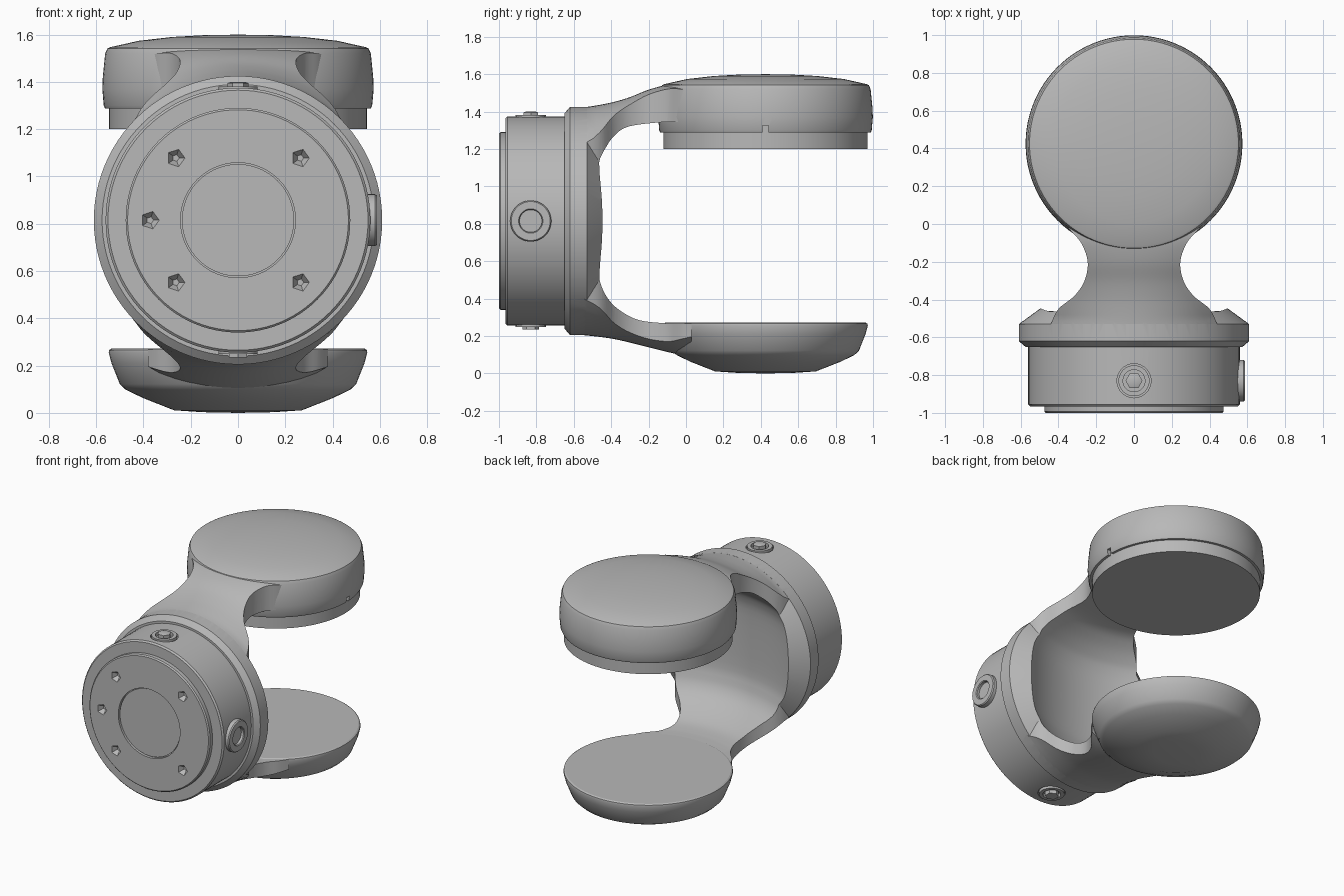
import bpy, bmesh, math
from mathutils import Matrix, Vector

if "Cube" in bpy.data.objects:
    bpy.data.objects.remove(bpy.data.objects["Cube"])

grey = bpy.data.materials.new("satin grey")
grey.use_nodes = True
grey.diffuse_color = (0.48, 0.48, 0.48, 1)
grey.node_tree.nodes["Principled BSDF"].inputs["Base Color"].default_value = (0.48, 0.48, 0.48, 1)

AXIS_Z = 0.815      # height of the round base's axis
HEAD_Y = 0.425      # position of the head's vertical axis
RIM = 0.61          # radius of the yoke rim


def to_object(name, bm):
    bmesh.ops.recalc_face_normals(bm, faces=bm.faces)
    mesh = bpy.data.meshes.new(name)
    bm.to_mesh(mesh)
    bm.free()
    mesh.materials.append(grey)
    obj = bpy.data.objects.new(name, mesh)
    bpy.context.collection.objects.link(obj)
    return obj


def revolve(name, profile, centre, direction=(0, 0, 1), steps=96):
    """Spin (radius, height) points about an axis through centre."""
    bm = bmesh.new()
    verts = [bm.verts.new((r, 0, h)) for r, h in profile]
    edges = [bm.edges.new(pair) for pair in zip(verts, verts[1:])]
    bmesh.ops.spin(bm, geom=verts + edges, cent=(0, 0, 0), axis=(0, 0, 1),
                   angle=math.tau, steps=steps)
    bmesh.ops.remove_doubles(bm, verts=bm.verts, dist=1e-5)
    turn = Vector((0, 0, 1)).rotation_difference(Vector(direction)).to_matrix().to_4x4()
    bmesh.ops.transform(bm, matrix=Matrix.Translation(centre) @ turn, verts=bm.verts)
    return to_object(name, bm)


def combine(target, tool, operation):
    mod = target.modifiers.new("combine", "BOOLEAN")
    mod.operation, mod.solver, mod.object = operation, "EXACT", tool
    bpy.context.view_layer.objects.active = target
    bpy.ops.object.modifier_apply(modifier=mod.name)
    bpy.data.objects.remove(tool)


def resample(points, per=5):
    """Smooth curve through the given tuples."""
    pts = [Vector(p) for p in points]
    out = []
    for i in range(len(pts) - 1):
        a, b, c, d = pts[max(i - 1, 0)], pts[i], pts[i + 1], pts[min(i + 2, len(pts) - 1)]
        for k in range(per):
            t = k / per
            out.append(0.5 * (2 * b + (c - a) * t + (2 * a - 5 * b + 4 * c - d) * t ** 2
                              + (3 * b - a - 3 * c + d) * t ** 3))
    return out + [pts[-1]]


def arm(name, heights, sign, end_crown):
    """Flaring arm: crowned outside, flat inside that is trimmed later."""
    ys = (-0.6, -0.53, -0.45, -0.38, -0.3, -0.2, -0.1, -0.03, 0.03)
    widths = (0.46, 0.44, 0.4, 0.315, 0.262, 0.245, 0.28, 0.34, 0.38)
    bm, n, rings = bmesh.new(), 16, []
    for y, w, z in resample(list(zip(ys, widths, heights))):
        blend = 1 + (end_crown - 1) * min(1, max(0, (y + 0.5) / 0.45))
        ring = []
        for i in range(n + 1):
            x = w * (2 * i / n - 1)
            drop = (RIM - math.sqrt(RIM ** 2 - x ** 2)) * blend
            ring.append(bm.verts.new((x, y, z - sign * drop)))
        inner = AXIS_Z + sign * 0.185
        ring += [bm.verts.new((w, y, inner)), bm.verts.new((-w, y, inner))]
        rings.append(ring)
    for a, b in zip(rings, rings[1:]):
        for i in range(len(a)):
            j = (i + 1) % len(a)
            bm.faces.new((a[i], a[j], b[j], b[i]))
    bm.faces.new(rings[0])
    bm.faces.new(rings[-1])
    return to_object(name, bm)


# Yoke: rim disc and two arms, hollowed by a rounded sweep about the head axis
yoke = revolve("yoke", [(0, -0.65), (0.56, -0.65), (0.575, -0.65), (0.61, -0.62), (0.61, -0.53),
                        (0.5, -0.45), (0.42, -0.4), (0, -0.4)], (0, 0, AXIS_Z), (0, 1, 0))
upper = (1.42, 1.425, 1.438, 1.453, 1.477, 1.517, 1.543, 1.546, 1.546)
lower = (0.21, 0.203, 0.194, 0.183, 0.165, 0.14, 0.115, 0.1, 0.09)
combine(yoke, arm("upper_arm", upper, 1, 0.25), "UNION")
combine(yoke, arm("lower_arm", lower, -1, 0.8), "UNION")
hollow = resample([(0.6, 0.268), (0.72, 0.285), (0.82, 0.33), (0.9, 0.385), (0.95, 0.44),
                   (0.98, 0.51), (1.0, 0.63), (1.0, 1.0), (0.98, 1.13), (0.94, 1.2),
                   (0.87, 1.27), (0.78, 1.32), (0.6, 1.345)], 4)
hollow = [(0, 0.268)] + [tuple(p) for p in hollow] + [(0, 1.345)]
combine(yoke, revolve("hollow", hollow, (0, HEAD_Y, 0), steps=128), "DIFFERENCE")

# Round base with recesses for the top and bottom plugs
base = revolve("round_base", [(0, -0.965), (0.55, -0.965), (0.56, -0.955), (0.56, -0.6),
                              (0, -0.6)], (0, 0, AXIS_Z), (0, 1, 0))
for side, place in ((1, "top"), (-1, "bottom")):
    def at(h):
        return (0, -0.83, AXIS_Z + side * h)
    up = (0, 0, side)
    combine(base, revolve("recess", [(0, 0), (0.09, 0), (0.09, 0.1), (0, 0.1)],
                          at(0.54), up, 40), "DIFFERENCE")
    revolve(place + "_plug_ring", [(0.058, 0.53), (0.082, 0.53), (0.082, 0.566), (0.058, 0.566),
                                   (0.058, 0.53)], at(0), up, 40)
    revolve(place + "_plug", [(0, 0.53), (0.045, 0.53), (0.045, 0.58),
                              (0.03, 0.585 if side > 0 else 0.58), (0, 0.585 if side > 0 else 0.58)],
            at(0), up, 6)

# Front plate with a fine ring groove and five pointed sockets
plate = revolve("front_plate", [(0, -0.99), (0.237, -0.99), (0.237, -0.98), (0.243, -0.98),
                                (0.243, -1.0), (0.467, -1.0), (0.475, -0.992), (0.475, -0.95),
                                (0, -0.95)], (0, 0, AXIS_Z), (0, 1, 0))
for degrees in (45, 135, 180, 225, 315):
    a = math.radians(degrees)
    spot = (0.372 * math.cos(a), -1.005, AXIS_Z + 0.372 * math.sin(a))
    combine(plate, revolve("socket", [(0, 0), (0.042, 0), (0.015, 0.04), (0, 0.04)],
                           spot, (0, 1, 0), 5), "DIFFERENCE")

# Side port
revolve("side_port", [(0, 0.5), (0.11, 0.5), (0.11, 0.58), (0.104, 0.587), (0.065, 0.587),
                      (0.06, 0.582), (0.06, 0.565), (0, 0.565)], (0, -0.83, AXIS_Z), (1, 0, 0), 48)

# Upper head: domed cap with a small notch, over a plain collar
cap = revolve("head_cap", [(0, 1.287), (0.562, 1.287), (0.568, 1.3), (0.574, 1.37), (0.572, 1.42),
                           (0.562, 1.52), (0.553, 1.541), (0.54, 1.547), (0.42, 1.574),
                           (0.28, 1.59), (0.14, 1.598), (0, 1.6)], (0, HEAD_Y, 0))
bm = bmesh.new()
bmesh.ops.create_cube(bm, size=1, matrix=Matrix.Translation((0.57, HEAD_Y, 1.3))
                      @ Matrix.Diagonal((0.08, 0.03, 0.05, 1)))
combine(cap, to_object("notch", bm), "DIFFERENCE")
revolve("head_collar", [(0, 1.2), (0.545, 1.2), (0.545, 1.33), (0, 1.33)], (0, HEAD_Y, 0))

# Lower pad: flat on top, bowl shaped underneath
revolve("lower_pad", [(0, 0), (0.15, 0.003), (0.27, 0.011), (0.4, 0.062), (0.475, 0.098),
                      (0.5, 0.122), (0.535, 0.21), (0.547, 0.255), (0.545, 0.266), (0.535, 0.272),
                      (0, 0.272)], (0, HEAD_Y, 0))

# Smooth shading with sharp edges kept
for obj in list(bpy.context.scene.objects):
    if obj.type == "MESH":
        bpy.ops.object.select_all(action="DESELECT")
        obj.select_set(True)
        bpy.context.view_layer.objects.active = obj
        bpy.ops.object.shade_smooth_by_angle(angle=math.radians(30))
